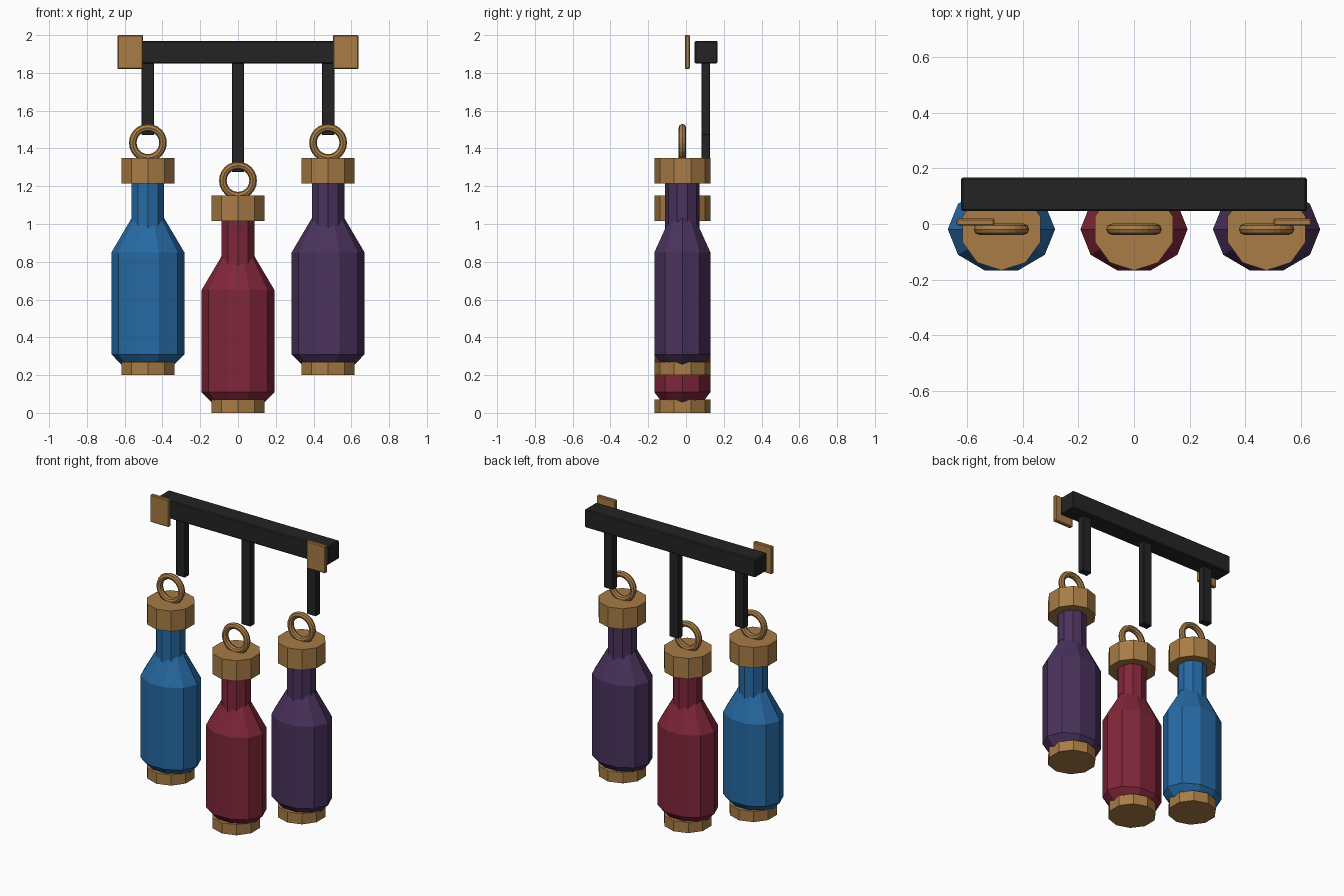
import bpy, bmesh, math

if "Cube" in bpy.data.objects:
    bpy.data.objects.remove(bpy.data.objects["Cube"])


def material(name, rgb):
    # sRGB 0-255 to linear
    lin = [((c / 255 + 0.055) / 1.055) ** 2.4 for c in rgb]
    m = bpy.data.materials.new(name)
    m.diffuse_color = (*lin, 1)
    m.use_nodes = True
    m.node_tree.nodes["Principled BSDF"].inputs["Base Color"].default_value = m.diffuse_color
    return m


BRASS = material("brass brown", (168, 124, 70))
BLACK = material("iron black", (36, 36, 36))
BLUE = material("bottle blue", (38, 106, 164))
RED = material("bottle red", (128, 38, 58))
PURPLE = material("bottle purple", (74, 50, 92))
BOTTLE_Y = -0.019


def add_object(name, bm, mat):
    bmesh.ops.recalc_face_normals(bm, faces=bm.faces)
    me = bpy.data.meshes.new(name)
    bm.to_mesh(me)
    bm.free()
    me.materials.append(mat)
    ob = bpy.data.objects.new(name, me)
    bpy.context.collection.objects.link(ob)
    return ob


def box(name, x, y, z, mat, bevel=0.0):
    bm = bmesh.new()
    bmesh.ops.create_cube(bm, size=1)
    for v in bm.verts:
        v.co = [(lo + hi) / 2 + c * (hi - lo) for c, (lo, hi) in zip(v.co, (x, y, z))]
    if bevel:
        bmesh.ops.bevel(bm, geom=bm.edges[:], offset=bevel, segments=1, affect='EDGES')
    return add_object(name, bm, mat)


def lathe(name, cx, profile, mat, start, depth=1.0, sides=10):
    # stack of polygon rings from (radius, z) pairs, closed at both ends
    bm = bmesh.new()
    rings = []
    for r, z in profile:
        ring = []
        for i in range(sides):
            a = start + math.tau * i / sides
            ring.append(bm.verts.new((cx + r * math.cos(a), BOTTLE_Y + r * depth * math.sin(a), z)))
        rings.append(ring)
    for lo, hi in zip(rings, rings[1:]):
        for i in range(sides):
            j = (i + 1) % sides
            bm.faces.new((lo[i], lo[j], hi[j], hi[i]))
    bm.faces.new(rings[0])
    bm.faces.new(rings[-1])
    return add_object(name, bm, mat)


def bottle(label, cx, z0, mat):
    ridge = math.pi / 2   # corner facing front and back
    lathe(label + "_base_cap", cx, [(0.148, z0), (0.148, z0 + 0.07)], BRASS, ridge)
    # body is flattened front to back, with a tapered foot and shoulder
    lathe(label + "_body", cx,
          [(0.125, z0 + 0.04), (0.193, z0 + 0.11), (0.193, z0 + 0.65), (0.075, z0 + 0.85)],
          mat, 0, depth=0.808)
    lathe(label + "_neck", cx, [(0.091, z0 + 0.7), (0.091, z0 + 1.05)], mat, ridge)
    lathe(label + "_top_cap", cx, [(0.148, z0 + 1.015), (0.148, z0 + 1.15)], BRASS, ridge)
    # hanging ring
    bpy.ops.mesh.primitive_torus_add(
        location=(cx, BOTTLE_Y, z0 + 1.23), rotation=(math.pi / 2, 0, 0),
        major_radius=0.08, minor_radius=0.02, major_segments=24, minor_segments=8)
    ring = bpy.context.object
    ring.name = label + "_ring"
    ring.data.materials.append(BRASS)


bottle("left_bottle", -0.477, 0.2, BLUE)
bottle("middle_bottle", 0, 0, RED)
bottle("right_bottle", 0.477, 0.2, PURPLE)

# rail with three hanging straps
box("rail", (-0.622, 0.622), (0.046, 0.167), (1.85, 1.97), BLACK, 0.006)
for label, x, z in (("left", -0.477, 1.47), ("middle", 0, 1.275), ("right", 0.477, 1.47)):
    box(label + "_strap", (x - 0.033, x + 0.033), (0.082, 0.128), (z, 1.86), BLACK, 0.003)

# end plates in front of the rail
for label, s in (("left", -1), ("right", 1)):
    box(label + "_plate", sorted((s * 0.502, s * 0.638)), (-0.006, 0.02), (1.82, 2.0), BRASS, 0.005)
